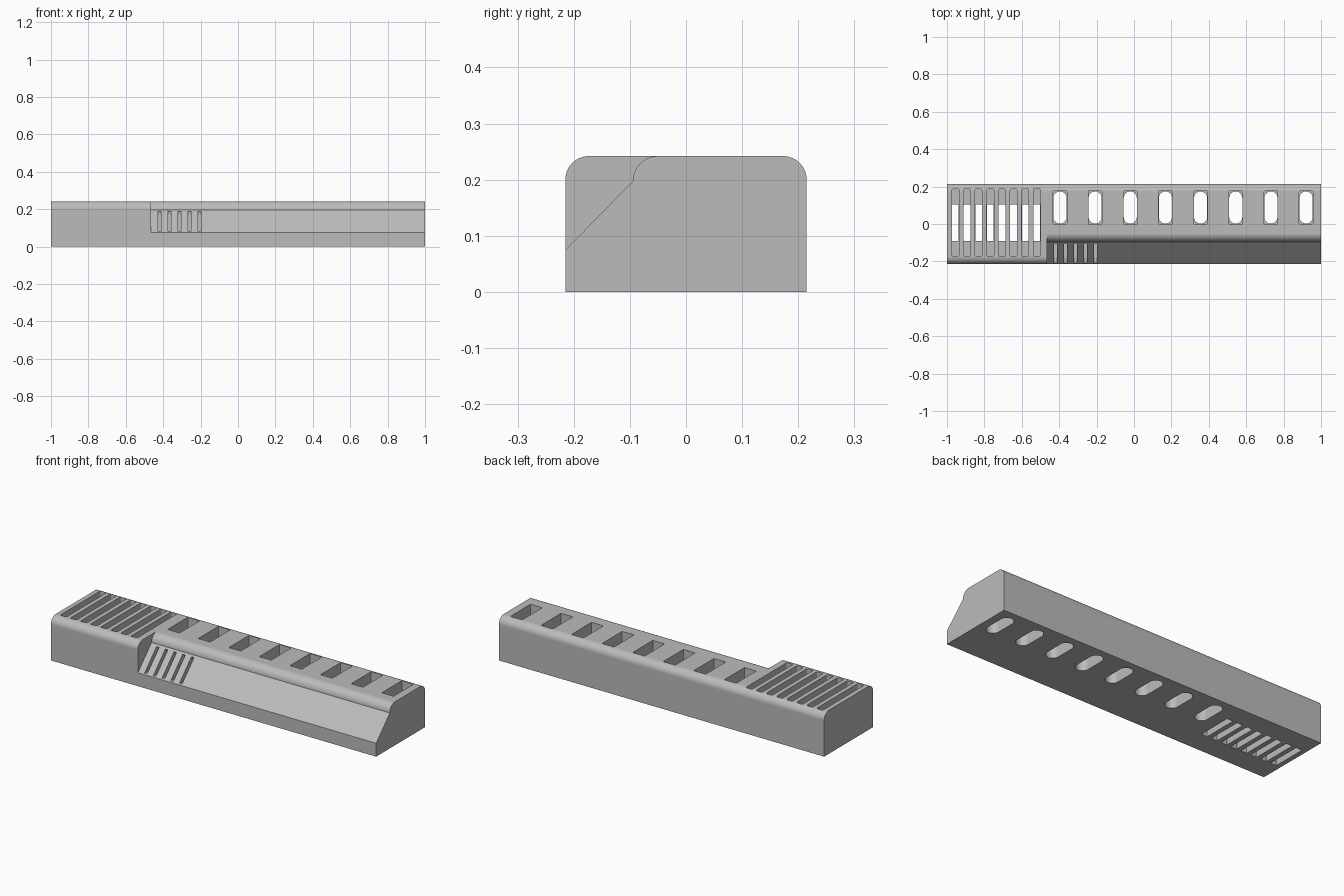
import bpy, bmesh
from math import pi, sin, cos

cube = bpy.data.objects.get("Cube")
if cube:
    bpy.data.objects.remove(cube, do_unlink=True)

HEIGHT, HALF_DEPTH, RAMP_START = 0.242, 0.215, -0.465
FLOOR = 0.08  # floor height of the recesses


def arc(cx, cy, r, start, end, steps=14):
    angles = [start + (end - start) * i / steps for i in range(steps + 1)]
    return [(cx + r * cos(a), cy + r * sin(a)) for a in angles]


def rounded_rect(cx, cy, w, d, r, steps):
    pts = []
    for i, (sx, sy) in enumerate([(1, 1), (-1, 1), (-1, -1), (1, -1)]):
        pts += arc(cx + sx * (w / 2 - r), cy + sy * (d / 2 - r), r,
                   i * pi / 2, (i + 1) * pi / 2, steps)
    return pts


def add_prism(bm, outline, low, high, axis):
    """Extrude an outline along x (outline in y, z) or along z (outline in x, y)."""
    place = (lambda p, t: (t, *p)) if axis == "x" else (lambda p, t: (*p, t))
    face = bm.faces.new([bm.verts.new(place(p, low)) for p in outline])
    moved = bmesh.ops.extrude_face_region(bm, geom=[face])["geom"]
    verts = [v for v in moved if isinstance(v, bmesh.types.BMVert)]
    shift = (high - low, 0, 0) if axis == "x" else (0, 0, high - low)
    bmesh.ops.translate(bm, verts=verts, vec=shift)


def make_object(name, prisms):
    bm = bmesh.new()
    for prism in prisms:
        add_prism(bm, *prism)
    bmesh.ops.remove_doubles(bm, verts=bm.verts, dist=1e-5)
    bmesh.ops.recalc_face_normals(bm, faces=bm.faces)
    mesh = bpy.data.meshes.new(name)
    bm.to_mesh(mesh)
    bm.free()
    obj = bpy.data.objects.new(name, mesh)
    bpy.context.collection.objects.link(obj)
    return obj


def cut(target, name, prisms):
    cutter = make_object(name, prisms)
    cutter.hide_render = True
    mod = target.modifiers.new(name, "BOOLEAN")
    mod.operation, mod.solver, mod.object = "DIFFERENCE", "EXACT", cutter
    bpy.context.view_layer.objects.active = target
    bpy.ops.object.modifier_apply(modifier=mod.name)
    bpy.data.objects.remove(cutter, do_unlink=True)


# Long bar with rounded top edges
R = 0.042
profile = [(-HALF_DEPTH, 0), (HALF_DEPTH, 0)]
profile += arc(HALF_DEPTH - R, HEIGHT - R, R, 0, pi / 2)
profile += arc(R - HALF_DEPTH, HEIGHT - R, R, pi / 2, pi)
body = make_object("holder_body", [(profile, -1, 1, "x")])

grey = bpy.data.materials.new("plain_grey")
grey.use_nodes = True
colour = (0.5, 0.5, 0.5, 1)
grey.diffuse_color = colour
grey.node_tree.nodes["Principled BSDF"].inputs["Base Color"].default_value = colour
body.data.materials.append(grey)

# Sloped front with a rounded ridge
ramp = [(-0.3, -0.012)] + arc(-0.05, HEIGHT - 0.045, 0.045, pi, pi / 2)
ramp += [(-0.05, 0.3), (-0.3, 0.3)]
cut(body, "ramp_cutter", [(ramp, RAMP_START, 1.1, "x")])

# Narrow notches in the slope
notch = [(-0.3, FLOOR), (-0.088, FLOOR), (-0.088, 0.188), (-0.3, 0.188)]
notch_x = [-0.428 + 0.0535 * i for i in range(5)]
cut(body, "notch_cutter", [(notch, x, x + 0.016, "x") for x in notch_x])

# Row of wide recesses with oblong holes through the bottom
hole_x = [-0.396 + 0.188 * i for i in range(8)]
cut(body, "recess_cutter",
    [(rounded_rect(x, 0.088, 0.073, 0.176, 0.004, 2), FLOOR, 0.4, "z") for x in hole_x])
cut(body, "oblong_cutter",
    [(rounded_rect(x, 0.088, 0.07, 0.172, 0.0345, 8), -0.1, 0.15, "z") for x in hole_x])

# Row of thin slots with shorter openings through the bottom
slot_x = [-0.955 + 0.0622 * i for i in range(8)]
cut(body, "slot_cutter",
    [(rounded_rect(x, 0.008, 0.038, 0.358, 0.006, 3), FLOOR, 0.4, "z") for x in slot_x])
cut(body, "opening_cutter",
    [(rounded_rect(x, 0.006, 0.036, 0.194, 0.001, 1), -0.1, 0.15, "z") for x in slot_x])
